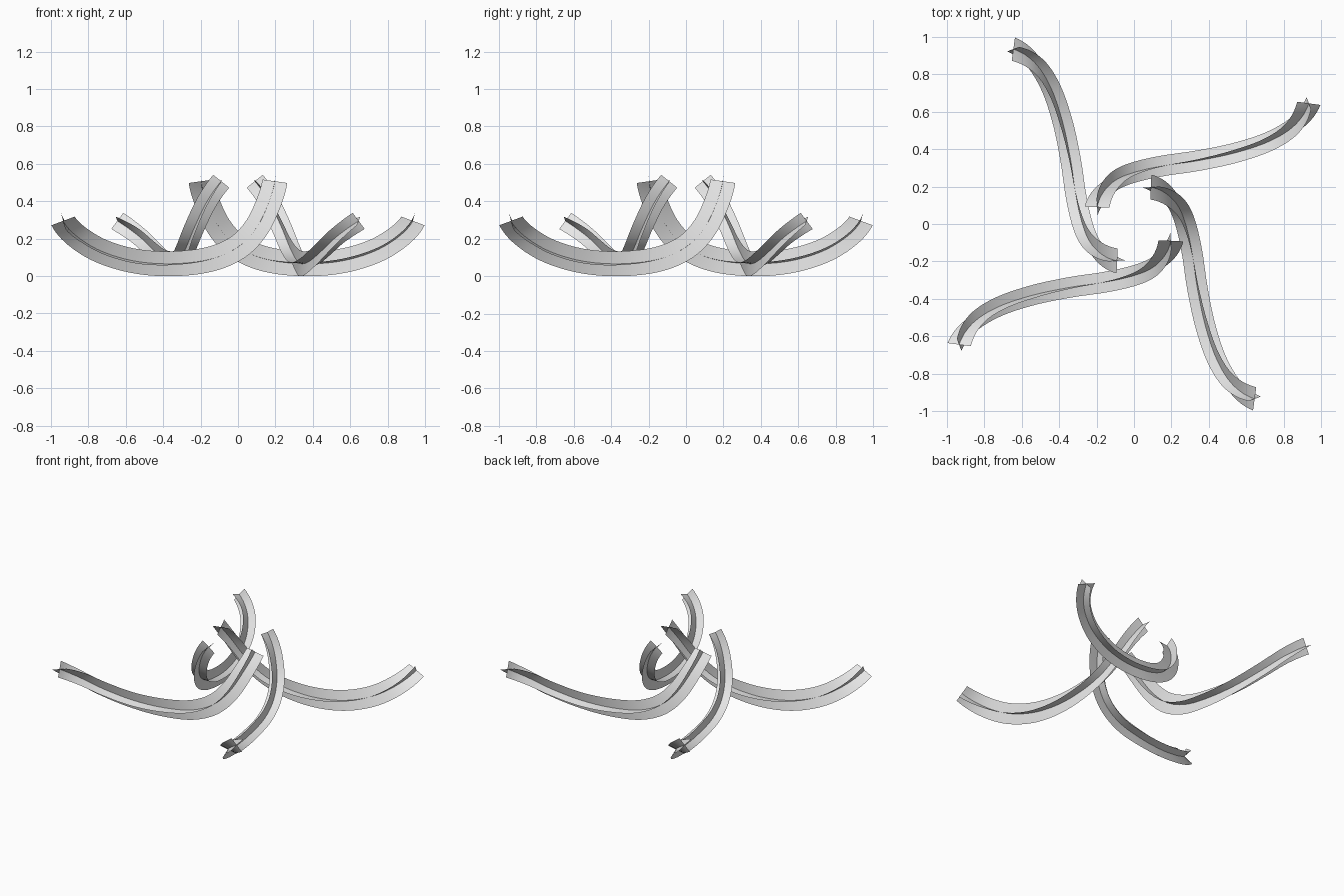
import bpy, math
from mathutils import Vector, Matrix

if "Cube" in bpy.data.objects:
    bpy.data.objects.remove(bpy.data.objects["Cube"])

grey = bpy.data.materials.new("light_grey")
grey.diffuse_color = (0.8, 0.8, 0.8, 1)
grey.use_nodes = True
grey.node_tree.nodes["Principled BSDF"].inputs["Base Color"].default_value = grey.diffuse_color

# Centre line of one arm: x, y, z, lean of the upright blade and roll, in degrees
PATH = [(-0.935, -0.645, 0.295, 15, 0), (-0.862, -0.53, 0.213, 41, 5),
        (-0.73, -0.445, 0.133, 63, 10), (-0.55, -0.383, 0.08, 77, 11),
        (-0.35, -0.34, 0.066, 91, 7), (-0.15, -0.31, 0.09, 108, 2),
        (0.0, -0.276, 0.155, 128, 0), (0.1, -0.233, 0.26, 146, 0),
        (0.165, -0.168, 0.395, 160, 0), (0.197, -0.09, 0.507, 175, 0)]
STEPS = 6


def smooth_path(points):
    """Catmull-Rom spline through the points."""
    p = [Vector(q) for q in points]
    p = [3 * p[0] - 3 * p[1] + p[2]] + p + [3 * p[-1] - 3 * p[-2] + p[-3]]
    out = []
    for i in range(1, len(p) - 2):
        a, b, c, d = p[i - 1:i + 3]
        for k in range(STEPS):
            t = k / STEPS
            out.append(0.5 * (2 * b + (c - a) * t + (2 * a - 5 * b + 4 * c - d) * t * t
                              + (3 * b - a - 3 * c + d) * t ** 3))
    return out + [p[-2]]


def frames():
    """Centre, upright direction and sideways direction along the arm."""
    s = smooth_path(PATH)
    c = [Vector(q[:3]) for q in s]
    for i, q in enumerate(s):
        tan = (c[min(i + 1, len(c) - 1)] - c[max(i - 1, 0)]).normalized()
        ang, roll = math.radians(q[3]), math.radians(q[4])
        up = Vector((math.cos(ang), 0, math.sin(ang)))
        up = (up - tan * up.dot(tan)).normalized()
        up = up * math.cos(roll) + tan.cross(up) * math.sin(roll)
        yield c[i], up, tan.cross(up)


def blade(name, rows, turn):
    """Thin curved ribbon made from rows of (centre, half width vector)."""
    verts = [c + h * k for c, h in rows for k in (-1, 0, 1)]
    faces = []
    for i in range(len(rows) - 1):
        for k in (0, 1):
            a = 3 * i + k
            faces.append((a, a + 1, a + 4, a + 3))
    mesh = bpy.data.meshes.new(name)
    mesh.from_pydata(verts, [], faces)
    mesh.transform(Matrix.Rotation(turn, 4, 'Z'))
    mesh.materials.append(grey)
    mesh.shade_smooth()
    bpy.context.collection.objects.link(bpy.data.objects.new(name, mesh))


# Four arms, each made of two crossed blades
line = list(frames())
for n in range(4):
    blade(f"upright_blade_{n + 1}", [(c, u * 0.067) for c, u, s in line], n * math.pi / 2)
    blade(f"flat_blade_{n + 1}", [(c, s * 0.055) for c, u, s in line], n * math.pi / 2)
